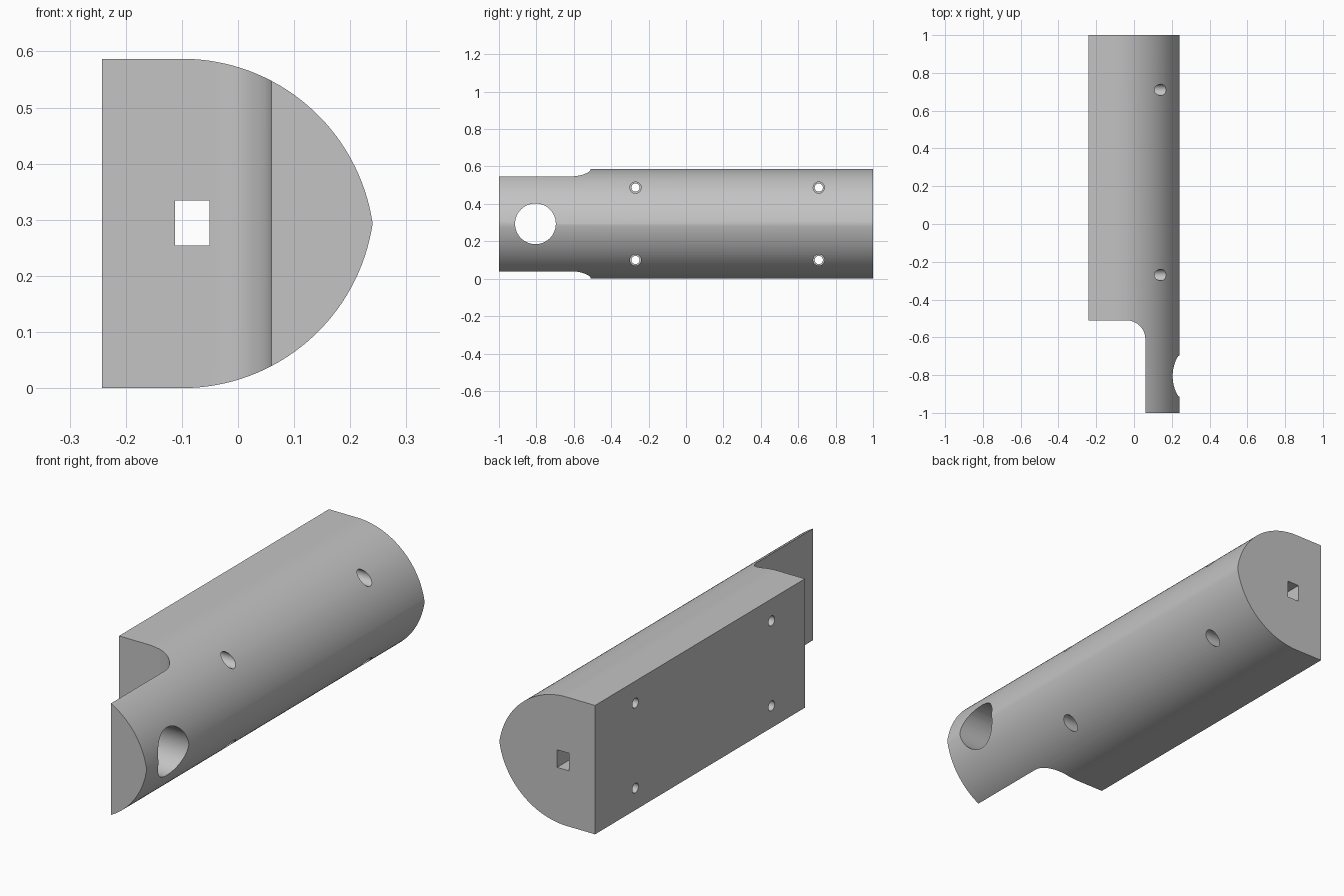
import bpy, bmesh
from math import sin, cos, pi, asin
from mathutils import Vector, Matrix

default_cube = bpy.data.objects.get("Cube")
if default_cube:
    bpy.data.objects.remove(default_cube, do_unlink=True)

grey = bpy.data.materials.new("plain grey")
grey.use_nodes = True
colour = (0.55, 0.55, 0.55, 1)
grey.diffuse_color = colour
grey.node_tree.nodes["Principled BSDF"].inputs["Base Color"].default_value = colour


def finish(name, bm):
    bmesh.ops.recalc_face_normals(bm, faces=bm.faces)
    mesh = bpy.data.meshes.new(name)
    bm.to_mesh(mesh)
    bm.free()
    mesh.materials.append(grey)
    obj = bpy.data.objects.new(name, mesh)
    bpy.context.collection.objects.link(obj)
    return obj


def prism(name, outline, sweep):
    """Closed outline of points, extruded along a vector."""
    bm = bmesh.new()
    face = bm.faces.new([bm.verts.new(p) for p in outline])
    out = bmesh.ops.extrude_face_region(bm, geom=[face])
    verts = [g for g in out["geom"] if isinstance(g, bmesh.types.BMVert)]
    bmesh.ops.translate(bm, verts=verts, vec=Vector(sweep))
    return finish(name, bm)


def rod(name, radius, x0, x1, y, z):
    """Cylinder running along x."""
    bm = bmesh.new()
    bmesh.ops.create_cone(
        bm, cap_ends=True, segments=48, radius1=radius, radius2=radius, depth=x1 - x0,
        matrix=Matrix.Translation(((x0 + x1) / 2, y, z)) @ Matrix.Rotation(pi / 2, 4, "Y"))
    return finish(name, bm)


def cut(body, cutter):
    cutter.hide_render = True
    mod = body.modifiers.new(cutter.name, "BOOLEAN")
    mod.operation = "DIFFERENCE"
    mod.solver = "EXACT"
    mod.object = cutter
    bpy.ops.object.modifier_apply(modifier=mod.name)
    bpy.data.objects.remove(cutter, do_unlink=True)


# Body: flat back, two tangent arcs meeting at a blunt ridge
height, ridge_x, back_x, arc_x, radius = 0.587, 0.24, -0.242, -0.1, 0.3436
steps = 32
sweep = asin((ridge_x - arc_x) / radius)
upper = [(arc_x + radius * sin(sweep * i / steps),
          height - radius + radius * cos(sweep * i / steps)) for i in range(steps + 1)]
lower = [(x, height - z) for x, z in reversed(upper[:-1])]
section = [(back_x, height)] + upper + lower + [(back_x, 0)]
body = prism("handle_body", [(x, -1, z) for x, z in section], (0, 2, 0))
bpy.context.view_layer.objects.active = body
body.select_set(True)

# Front notch with a rounded inner corner
step_x, wall_y, fillet = 0.06, -0.51, 0.1
corner = [(step_x - fillet + fillet * sin(pi / 2 * i / 16),
           wall_y - fillet + fillet * cos(pi / 2 * i / 16)) for i in range(17)]
notch = [(-0.5, -1.2), (-0.5, wall_y)] + corner + [(step_x, -1.2)]
cut(body, prism("notch_cutter", [(x, y, -0.2) for x, y in notch], (0, 0, 1)))

# Rectangular channel along the length
channel = [(-0.112, 0.254), (-0.051, 0.254), (-0.051, 0.334), (-0.112, 0.334)]
cut(body, prism("channel_cutter", [(x, -1.2, z) for x, z in channel], (0, 2.4, 0)))

# Large cross hole in the tongue
cut(body, rod("large_hole_cutter", 0.109, -0.4, 0.4, -0.805, height / 2))

# Four counterbored screw holes
for y in (-0.27, 0.71):
    for z in (0.1, 0.487):
        cut(body, rod("screw_hole_cutter", 0.022, -0.4, 0.4, y, z))
        cut(body, rod("counterbore_cutter", 0.03, -0.1, 0.4, y, z))

bpy.ops.object.shade_smooth_by_angle(angle=pi / 6)
